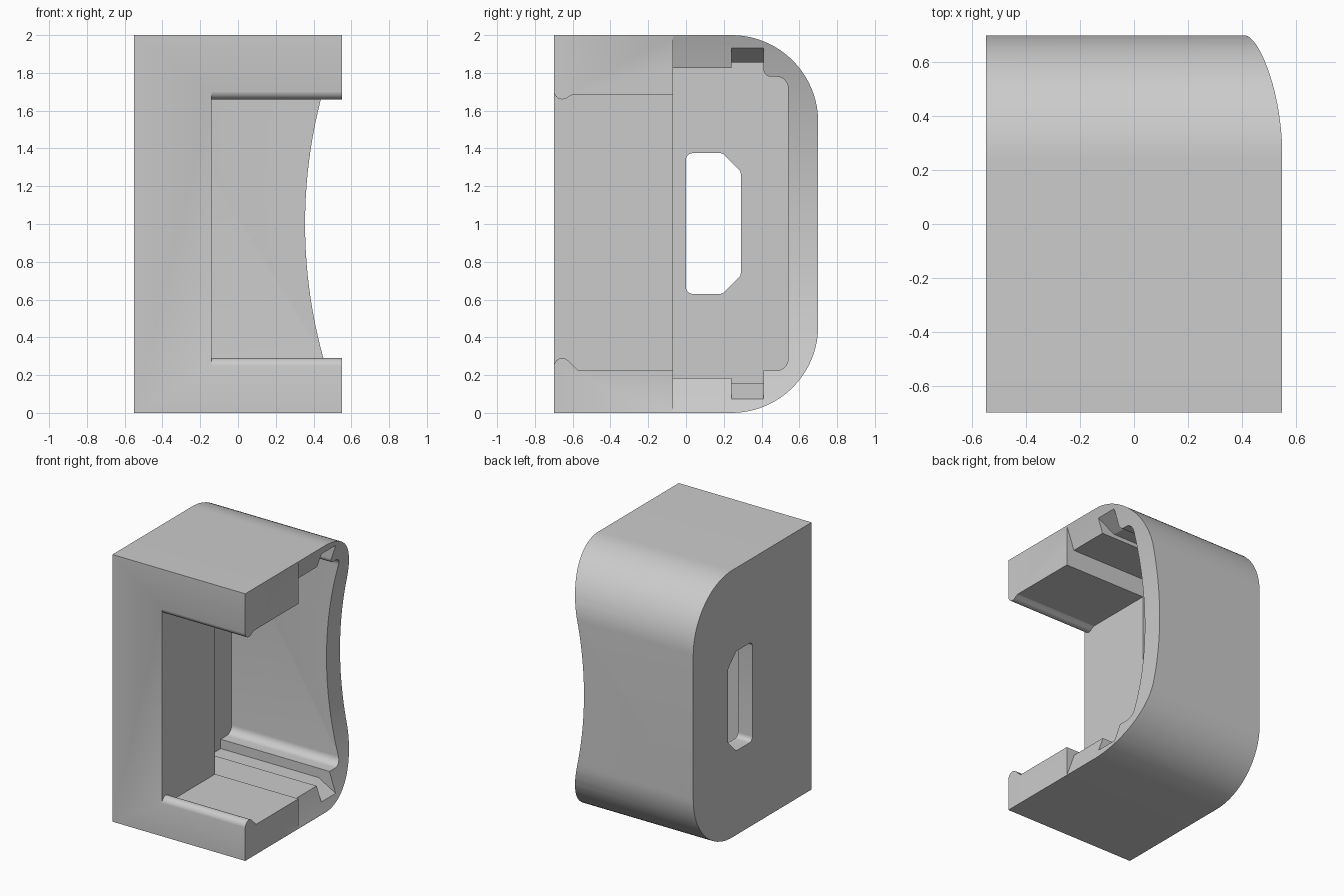
import bpy, bmesh
from math import sin, cos, pi, radians, sqrt

cube = bpy.data.objects.get("Cube")
if cube:
    bpy.data.objects.remove(cube)

grey = bpy.data.materials.new("plain grey")
grey.use_nodes = True
COLOUR = (0.6, 0.6, 0.6, 1)
grey.diffuse_color = COLOUR
grey.node_tree.nodes["Principled BSDF"].inputs["Base Color"].default_value = COLOUR


def arc(cu, cv, r, start, end, steps=8):
    """Points of a circular arc, angles in degrees."""
    angles = [radians(start + (end - start) * i / steps) for i in range(steps + 1)]
    return [(cu + r * cos(a), cv + r * sin(a)) for a in angles]


def prism(name, outline, axis, low, high):
    """Extrude a YZ outline along x, or an XZ outline along y."""
    def place(u, v, w):
        return (w, u, v) if axis == "x" else (u, w, v)
    bm = bmesh.new()
    base = bm.faces.new([bm.verts.new(place(u, v, low)) for u, v in outline])
    top = bmesh.ops.extrude_face_region(bm, geom=[base])["geom"]
    for vert in (g for g in top if isinstance(g, bmesh.types.BMVert)):
        vert.co["xyz".index(axis)] = high
    bmesh.ops.recalc_face_normals(bm, faces=bm.faces)
    mesh = bpy.data.meshes.new(name)
    bm.to_mesh(mesh)
    bm.free()
    mesh.materials.append(grey)
    obj = bpy.data.objects.new(name, mesh)
    bpy.context.collection.objects.link(obj)
    return obj


def carve(target, cutter):
    mod = target.modifiers.new("carve", "BOOLEAN")
    mod.operation = "DIFFERENCE"
    mod.solver = "EXACT"
    mod.object = cutter
    bpy.context.view_layer.objects.active = target
    bpy.ops.object.modifier_apply(modifier=mod.name)
    bpy.data.objects.remove(cutter)


# Block with two large rounded back corners
R = 0.46
body = prism("housing", [(-0.7, 0)] + arc(0.7 - R, R, R, -90, 0, 24)
             + arc(0.7 - R, 2 - R, R, 0, 90, 24) + [(-0.7, 2)], "x", -0.55, 0.55)

# Hollowed open rim on the back half
BIG = 2.65
rim = [(0.355 + BIG - sqrt(BIG ** 2 - d ** 2), 1 + d)
       for d in [-1.1 + 2.2 * i / 40 for i in range(41)]]
carve(body, prism("rim_cutter", rim + [(0.9, 2.1), (0.9, -0.1)], "y", -0.07, 0.9))

# Deep chamber behind the front blocks
chamber = ([(-0.07, 0.185), (0.41, 0.185), (0.41, 0.225)]
           + arc(0.48, 0.285, 0.06, -90, 0) + arc(0.48, 1.72, 0.06, 0, 90)
           + arc(0.45, 1.82, 0.04, 270, 180) + [(0.41, 1.825), (-0.07, 1.825)])
carve(body, prism("chamber_cutter", chamber, "x", -0.43, 0.9))

# Groove with a flared mouth above and below
groove = [(-0.43, 0.155), (0.38, 0.155), (0.53, 0.07), (0.7, -0.026),
          (0.7, 2.025), (0.53, 1.935), (0.38, 1.855), (-0.43, 1.855)]
carve(body, prism("groove_cutter", groove, "y", 0.24, 0.41))

# Front opening with a rounded retaining lip at the top and bottom edges
opening = ([(-0.8, 0.25), (-0.7, 0.25)] + arc(-0.655, 0.245, 0.045, 165, 45)
           + [(-0.57, 0.225), (0.1, 0.225), (0.1, 1.685), (-0.6, 1.685)]
           + arc(-0.655, 1.705, 0.045, -45, -165) + [(-0.7, 1.7), (-0.8, 1.7)])
carve(body, prism("opening_cutter", opening, "x", -0.14, 0.9))

# Chamfered slot through the side wall
slot = (arc(0.035, 0.665, 0.035, 180, 270) + arc(0.18, 0.66, 0.03, -90, -45, 4)
        + arc(0.26, 0.74, 0.03, -45, 0, 4) + arc(0.26, 1.265, 0.03, 0, 45, 4)
        + arc(0.18, 1.345, 0.03, 45, 90, 4) + arc(0.035, 1.34, 0.035, 90, 180))
carve(body, prism("slot_cutter", slot, "x", -0.7, -0.3))

bpy.ops.object.select_all(action="DESELECT")
body.select_set(True)
bpy.context.view_layer.objects.active = body
bpy.ops.object.shade_smooth_by_angle(angle=radians(25))
